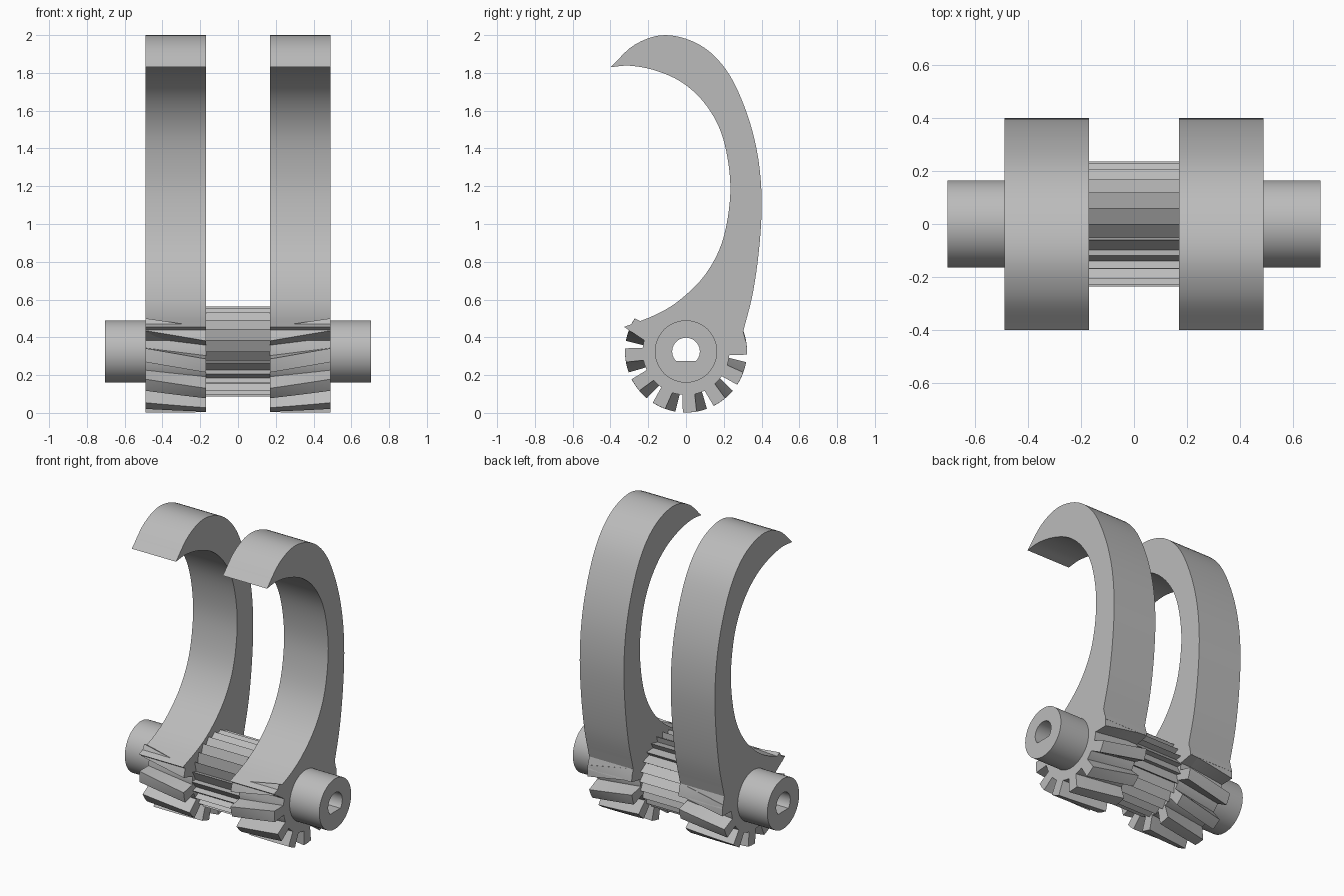
import bpy
import bmesh
from math import sin, cos, radians
from mathutils import Vector

AXIS_Z = 0.325           # height of the shaft axis
IN, OUT, END = 0.17, 0.49, 0.705
ROOT, TIP = 0.23, 0.323  # radii of the toothed claw foot

cube = bpy.data.objects.get("Cube")
if cube:
    bpy.data.objects.remove(cube, do_unlink=True)

steel = bpy.data.materials.new("grey_metal")
steel.use_nodes = True
colour = (0.5, 0.5, 0.5, 1)
steel.diffuse_color = colour
steel.node_tree.nodes["Principled BSDF"].inputs["Base Color"].default_value = colour


def polar(r, deg):
    """Point (y, z) around the shaft axis."""
    return (r * cos(radians(deg)), AXIS_Z + r * sin(radians(deg)))


def spline(points, steps=5):
    """Smooth curve through the given points."""
    p = [Vector(q) for q in points]
    p = [2 * p[0] - p[1]] + p + [2 * p[-1] - p[-2]]
    out = []
    for a, b, c, d in zip(p, p[1:], p[2:], p[3:]):
        for i in range(steps):
            t = i / steps
            out.append(tuple(0.5 * (2 * b + (c - a) * t + (2 * a - 5 * b + 4 * c - d) * t * t
                                    + (3 * b - a - 3 * c + d) * t ** 3)))
    return out + [tuple(points[-1])]


def loft(name, sections):
    """Closed solid through (x, profile) sections."""
    bm = bmesh.new()
    rings = [[bm.verts.new((x, y, z)) for y, z in prof] for x, prof in sections]
    for a, b in zip(rings, rings[1:]):
        for i in range(len(a)):
            bm.faces.new((a[i - 1], a[i], b[i], b[i - 1]))
    bm.faces.new(rings[0])
    bm.faces.new(rings[-1])
    bmesh.ops.recalc_face_normals(bm, faces=bm.faces)
    mesh = bpy.data.meshes.new(name)
    bm.to_mesh(mesh)
    bm.free()
    mesh.materials.append(steel)
    obj = bpy.data.objects.new(name, mesh)
    bpy.context.collection.objects.link(obj)
    return obj


def finish(obj, cutter=None):
    """Drill the shaft bore if asked, then smooth the curved walls."""
    bpy.ops.object.select_all(action='DESELECT')
    obj.select_set(True)
    bpy.context.view_layer.objects.active = obj
    if cutter:
        mod = obj.modifiers.new("bore", 'BOOLEAN')
        mod.operation, mod.solver, mod.object = 'DIFFERENCE', 'EXACT', cutter
        bpy.ops.object.modifier_apply(modifier=mod.name)
    bpy.ops.object.shade_smooth_by_angle(angle=radians(25))


# D-shaped bore cutter
bore_profile = [polar(0.073, -43 + 266 * i / 40) for i in range(41)]
bore = loft("bore_cutter", [(-1, bore_profile), (1, bore_profile)])
bore.hide_render = True

# Ratchet wheel between the claws
ratchet = []
for k in range(24):
    ratchet += [polar(0.197, 15 * k), polar(0.237, 15 * k)]
finish(loft("ratchet_wheel", [(-IN, ratchet), (IN, ratchet)]), bore)

# Claw outline: back edge, foot arc, inner edge
back = spline([(-0.4, 1.83), (-0.27, 1.95), (-0.11, 2.0), (0.07, 1.95), (0.21, 1.82),
               (0.31, 1.62), (0.375, 1.39), (0.4, 1.15), (0.39, 0.9), (0.355, 0.64), (0.303, 0.432)])
heel = [(0.322, 0.355), polar(ROOT, 3)]
foot = [polar(ROOT, -5 * i) for i in range(1, 38)]
inner = spline([(-0.328, 0.455), (-0.16, 0.52), (-0.03, 0.6), (0.1, 0.73), (0.19, 0.9), (0.232, 1.12),
                (0.226, 1.31), (0.18, 1.5), (0.09, 1.65), (-0.03, 1.755), (-0.17, 1.815), (-0.3, 1.838),
                (-0.4, 1.83)])
claw = back + heel + foot + [polar(ROOT, 165)] + inner[:-1]


def tooth(centre):
    """Tapered tooth outline rooted inside the foot."""
    return [polar(ROOT - 0.015, centre - 8.5), polar(TIP, centre - 6.5), polar(TIP, centre),
            polar(TIP, centre + 6.5), polar(ROOT - 0.015, centre + 8.5)]


hub = [polar(0.165, 5 * i) for i in range(72)]
for side, s in (("left", 1), ("right", -1)):
    finish(loft(side + "_claw", [(s * IN, claw), (s * OUT, claw)]), bore)
    finish(loft(side + "_hub", [(s * (OUT - 0.01), hub), (s * END, hub)]), bore)
    # Helical teeth around the foot
    for k in range(8):
        angle = 153.5 + 30 * k
        sections = [(s * (OUT + (IN - OUT) * i / 6), tooth(angle + 10 * i / 6)) for i in range(7)]
        finish(loft(f"{side}_tooth_{k + 1}", sections))

bpy.data.objects.remove(bore, do_unlink=True)
